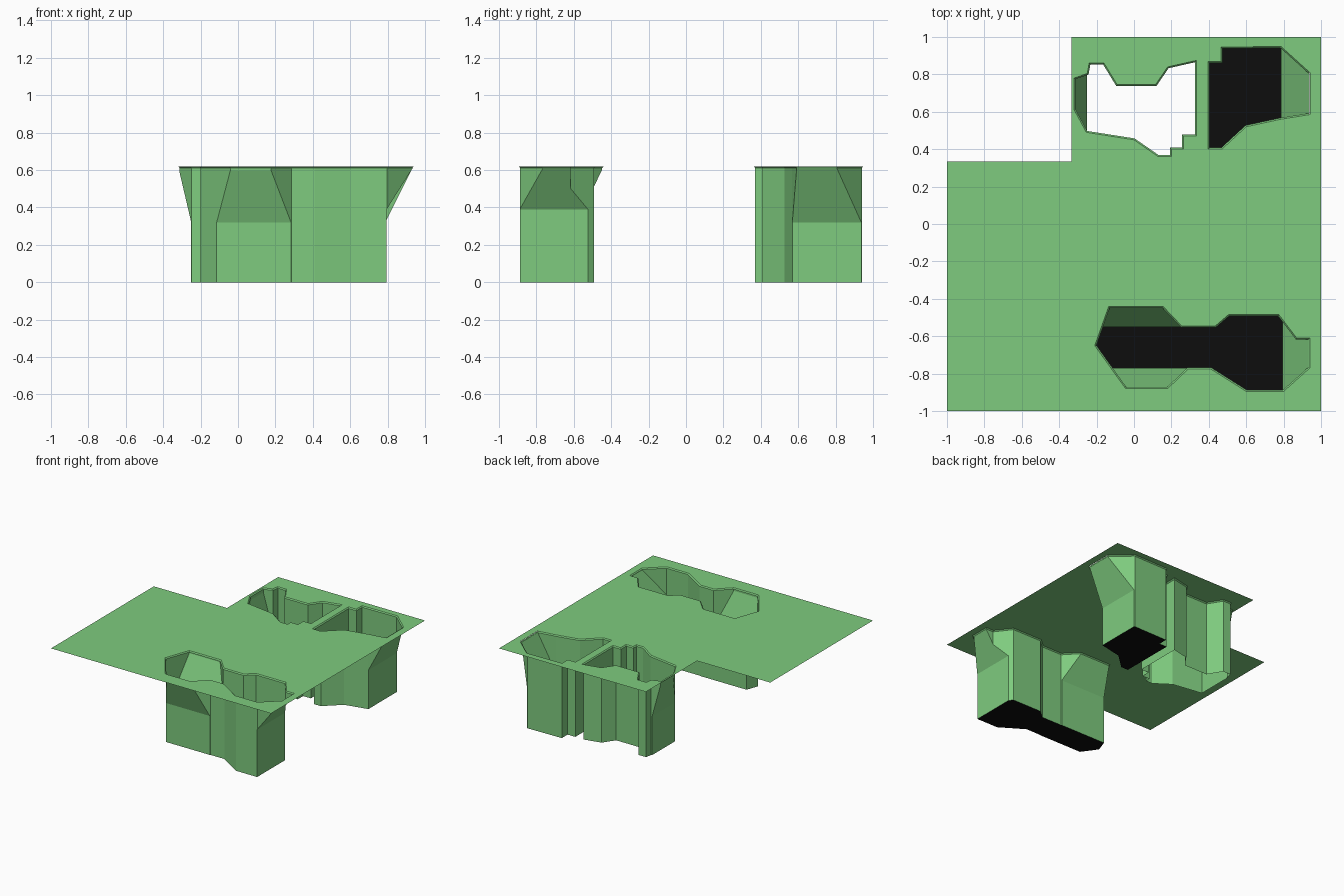
import bpy, bmesh
from mathutils import Vector

cube = bpy.data.objects.get("Cube")
if cube:
    bpy.data.objects.remove(cube, do_unlink=True)

TOP = 0.62   # height of the sheet
LIP = 0.008  # small chamfer around each pit mouth


def material(name, colour):
    mat = bpy.data.materials.new(name)
    mat.use_nodes = True
    mat.diffuse_color = (*colour, 1)
    mat.node_tree.nodes["Principled BSDF"].inputs["Base Color"].default_value = (*colour, 1)
    return mat


green = material("soft green", (0.21, 0.6, 0.21))
black = material("floor black", (0.004, 0.004, 0.004))


def add_object(name, bm, *mats):
    mesh = bpy.data.meshes.new(name)
    bm.to_mesh(mesh)
    bm.free()
    for mat in mats:
        mesh.materials.append(mat)
    obj = bpy.data.objects.new(name, mesh)
    bpy.context.scene.collection.objects.link(obj)
    return obj


def ramp_cutter(start, outward, run, low, half_width):
    """Wedge removing everything below a ramp that climbs from low to the sheet."""
    out = Vector((*outward, 0))
    side = Vector((-out.y, out.x, 0))
    reach = 1.3
    section = [(0, -0.1), (run * reach, -0.1),
               (run * reach, low + (TOP - low) * reach), (0, low)]
    bm = bmesh.new()
    base = Vector((*start, 0)) - side * half_width
    face = bm.faces.new([bm.verts.new(base + out * d + Vector((0, 0, z))) for d, z in section])
    new = bmesh.ops.extrude_face_region(bm, geom=[face])["geom"]
    bmesh.ops.translate(bm, vec=side * half_width * 2,
                        verts=[v for v in new if isinstance(v, bmesh.types.BMVert)])
    bmesh.ops.recalc_face_normals(bm, faces=bm.faces)
    cutter = add_object("ramp_cutter", bm)
    cutter.hide_render = True
    return cutter


def pit(name, outline, ramps, has_floor=True):
    # closed solid: lip, straight walls and a temporary lid
    bm = bmesh.new()
    rim = [bm.verts.new((x, y, TOP)) for x, y in outline]
    mouth = bm.faces.new(rim)
    mouth.normal_update()
    if mouth.normal.z < 0:
        mouth.normal_flip()
    bmesh.ops.inset_individual(bm, faces=[mouth], thickness=LIP, depth=-LIP, use_even_offset=True)
    inner = min(bm.faces, key=lambda f: f.calc_center_median().z)
    inner = next((f for f in bm.faces if len(f.verts) == len(outline)), inner)
    floor = bmesh.ops.extrude_discrete_faces(bm, faces=[inner])["faces"][0]
    for v in floor.verts:
        v.co.z = 0
    bm.faces.new(rim)
    bmesh.ops.recalc_face_normals(bm, faces=bm.faces)
    obj = add_object(name, bm, green, black)

    # carve the sloping ends
    cutters = [ramp_cutter(*ramp) for ramp in ramps]
    for cutter in cutters:
        mod = obj.modifiers.new("ramp", 'BOOLEAN')
        mod.operation, mod.solver, mod.object = 'DIFFERENCE', 'EXACT', cutter
    deps = bpy.context.evaluated_depsgraph_get()
    bm = bmesh.new()
    bm.from_object(obj, deps)
    obj.modifiers.clear()
    for cutter in cutters:
        bpy.data.objects.remove(cutter, do_unlink=True)

    # open the mouth, colour the floor, face the walls inward
    bm.normal_update()
    unwanted = []
    for f in bm.faces:
        z = f.calc_center_median().z
        is_floor = f.normal.z < -0.99 and z < 0.01
        f.material_index = 1 if is_floor else 0
        if (f.normal.z > 0.99 and z > TOP - 0.001) or (is_floor and not has_floor):
            unwanted.append(f)
    bmesh.ops.delete(bm, geom=unwanted, context='FACES')
    bmesh.ops.reverse_faces(bm, faces=bm.faces)
    bm.to_mesh(obj.data)
    bm.free()


# pit mouths
back_right = [(-0.32, 0.61), (-0.32, 0.78), (-0.25, 0.805), (-0.24, 0.86), (-0.16, 0.86),
              (-0.09, 0.745), (0.115, 0.745), (0.18, 0.84), (0.335, 0.875), (0.335, 0.47),
              (0.265, 0.47), (0.265, 0.4), (0.2, 0.4), (0.2, 0.36), (0.13, 0.36),
              (0, 0.45), (-0.255, 0.49)]
back_left = [(0.395, 0.4), (0.47, 0.4), (0.6, 0.52), (0.785, 0.56), (0.94, 0.585),
             (0.94, 0.81), (0.785, 0.95), (0.465, 0.945), (0.465, 0.87), (0.395, 0.87)]
front = [(-0.21, -0.65), (-0.135, -0.44), (0.155, -0.44), (0.255, -0.545), (0.435, -0.545),
         (0.505, -0.485), (0.775, -0.485), (0.87, -0.61), (0.94, -0.61), (0.94, -0.77),
         (0.8, -0.895), (0.6, -0.895), (0.41, -0.775), (0.29, -0.775), (0.18, -0.88),
         (-0.045, -0.88)]

# ramps: start point, outward direction, run, low height, half width
pit("back_right_pit", back_right, [((-0.25, 0.64), (-1, 0), 0.07, 0.32, 0.2)], has_floor=False)
pit("back_left_pit", back_left, [((0.787, 0.75), (1, 0), 0.15, 0.32, 0.3)])
pit("front_pit", front, [((0.795, -0.7), (1, 0), 0.145, 0.39, 0.3),
                         ((0.05, -0.55), (0, 1), 0.11, 0.39, 0.3),
                         ((0.05, -0.77), (0, -1), 0.11, 0.32, 0.28)])

# flat L-shaped sheet with the pit mouths left open
sheet = [(-1, -1), (1, -1), (1, 1), (-0.335, 1), (-0.335, 0.335), (-1, 0.335)]
bm = bmesh.new()
for loop in (sheet, back_right, back_left, front):
    verts = [bm.verts.new((x, y, TOP)) for x, y in loop]
    for a, b in zip(verts, verts[1:] + verts[:1]):
        bm.edges.new((a, b))
bmesh.ops.triangle_fill(bm, use_beauty=True, use_dissolve=False,
                        edges=bm.edges[:], normal=(0, 0, 1))
bm.normal_update()
bmesh.ops.reverse_faces(bm, faces=[f for f in bm.faces if f.normal.z < 0])
add_object("ground_sheet", bm, green)
